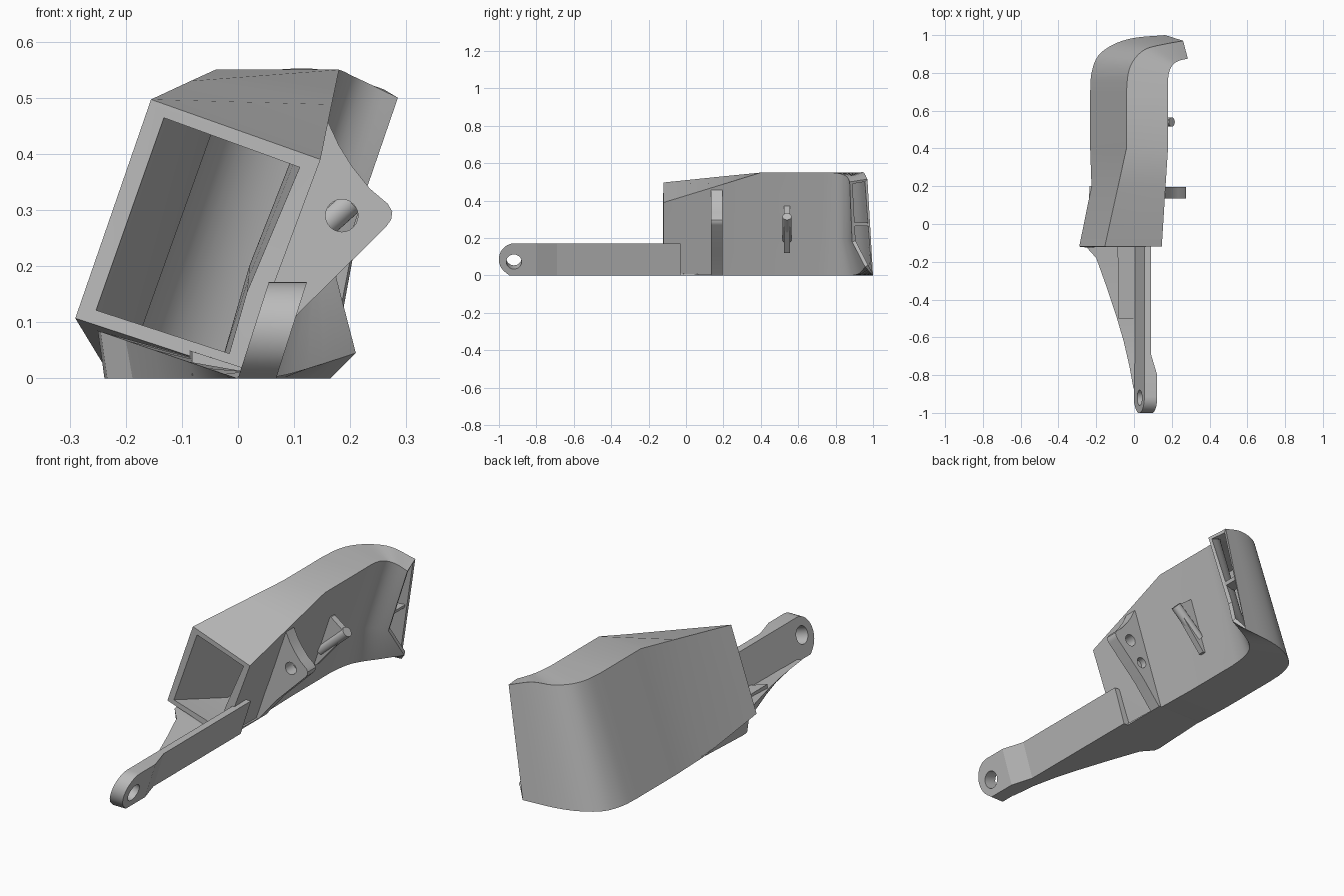
import bpy, bmesh, math
from mathutils import Vector

cube = bpy.data.objects.get("Cube")
if cube:
    bpy.data.objects.remove(cube, do_unlink=True)

LEAN = 0.32  # sideways lean of the walls per unit of height
grey = bpy.data.materials.new("plain grey")
grey.use_nodes = True
grey.diffuse_color = (0.5, 0.5, 0.5, 1)
grey.node_tree.nodes["Principled BSDF"].inputs["Base Color"].default_value = (0.5, 0.5, 0.5, 1)


def loft(name, rings, caps=True):
    """Skin closed rings of equal length."""
    bm = bmesh.new()
    rows = [[bm.verts.new(p) for p in ring] for ring in rings]
    n = len(rows[0])
    for a, b in zip(rows, rows[1:]):
        for i in range(n):
            j = (i + 1) % n
            bm.faces.new((a[i], a[j], b[j], b[i]))
    if caps:
        bm.faces.new(rows[0])
        bm.faces.new(rows[-1])
    bmesh.ops.recalc_face_normals(bm, faces=bm.faces)
    mesh = bpy.data.meshes.new(name)
    bm.to_mesh(mesh)
    bm.free()
    mesh.materials.append(grey)
    ob = bpy.data.objects.new(name, mesh)
    bpy.context.collection.objects.link(ob)
    return ob


def select(ob):
    bpy.ops.object.select_all(action='DESELECT')
    ob.select_set(True)
    bpy.context.view_layer.objects.active = ob


def smooth(ob, angle=30):
    select(ob)
    bpy.ops.object.shade_smooth_by_angle(angle=math.radians(angle))


def rod(name, a, b, r):
    a, b = Vector(a), Vector(b)
    turn = (b - a).to_track_quat('Z', 'Y')
    circle = [turn @ Vector((r * math.cos(k * math.tau / 24), r * math.sin(k * math.tau / 24), 0))
              for k in range(24)]
    return loft(name, [[p + c for c in circle] for p in (a, b)])


def drill(ob, a, b, r):
    cutter = rod("hole_cutter", a, b, r)
    mod = ob.modifiers.new("hole", 'BOOLEAN')
    mod.operation, mod.solver, mod.object = 'DIFFERENCE', 'EXACT', cutter
    select(ob)
    bpy.ops.object.modifier_apply(modifier=mod.name)
    bpy.data.objects.remove(cutter, do_unlink=True)


def leaning_plate(name, outline, inner, outer):
    """Plate drawn in side profile; outer gives its thickness along y."""
    return loft(name, [[(f(y) + LEAN * z, y, z) for y, z in outline]
                       for f in (inner, outer)])


def cross_plate(name, outline, y0, y1):
    return loft(name, [[(x, y, z) for x, z in outline] for y in (y0, y1)])


def spline(pts, steps):
    """Smooth path through the points."""
    pts = [Vector(p) for p in pts]
    ext = [2 * pts[0] - pts[1]] + pts + [2 * pts[-1] - pts[-2]]
    out = []
    for a, b, c, d in zip(ext, ext[1:], ext[2:], ext[3:]):
        for k in range(steps):
            t = k / steps
            out.append(0.5 * (2 * b + (c - a) * t + (2 * a - 5 * b + 4 * c - d) * t * t
                              + (3 * b - a - 3 * c + d) * t ** 3))
    return out + [pts[-1]]


# Duct: straight run, then a bend towards +x
def section(y, tl, tr, br, bl):
    low = (br[0] + (tr[0] - br[0]) * 0.34, br[1] + (tr[1] - br[1]) * 0.34)
    return [Vector((x, y, z)) for x, z in (tl, tr, low, br, bl)]


straight = [
    section(-0.12, (-0.155, 0.497), (0.147, 0.39), (0.005, 0.01), (-0.29, 0.107)),
    section(0.2, (-0.084, 0.53), (0.167, 0.488), (0, 0), (-0.225, 0)),
    section(0.4, (-0.04, 0.55), (0.18, 0.55), (-0.005, 0), (-0.232, 0)),
]
top_outer = [(-0.04, 0.7, 0.55), (-0.03, 0.8, 0.55), (0, 0.87, 0.55),
             (0.06, 0.925, 0.55), (0.15, 0.95, 0.55), (0.26, 0.97, 0.515)]
top_inner = [(0.18, 0.7, 0.55), (0.18, 0.76, 0.55), (0.188, 0.81, 0.547),
             (0.208, 0.845, 0.537), (0.24, 0.865, 0.522), (0.285, 0.875, 0.5)]
low_inner = [(0.058, 0.7, 0.187), (0.06, 0.76, 0.187), (0.07, 0.81, 0.187),
             (0.09, 0.845, 0.187), (0.125, 0.87, 0.185), (0.175, 0.888, 0.18)]
bottom_inner = [(-0.005, 0.7, 0), (0, 0.76, 0), (0.015, 0.83, 0),
                (0.045, 0.885, 0), (0.1, 0.925, 0.01), (0.21, 0.958, 0.045)]
bottom_outer = [(-0.232, 0.7, 0), (-0.225, 0.8, 0), (-0.19, 0.89, 0),
                (-0.11, 0.95, 0), (0, 0.985, 0), (0.165, 1, 0)]
paths = [spline(p, 4) for p in (top_outer, top_inner, low_inner, bottom_inner, bottom_outer)]
rings = straight + [list(r) for r in zip(*paths)]
duct = loft("duct", rings, caps=False)
wall = duct.vertex_groups.new(name="wall")
for v in duct.data.vertices:
    wall.add([v.index], 1 - 0.5 * max(0, min(1, (v.co.y - 0.4) / 0.4)), 'REPLACE')
# Face the skin outwards before thickening it inwards
bm = bmesh.new()
bm.from_mesh(duct.data)
bm.faces.ensure_lookup_table()
if bm.faces[0].normal.z < 0:
    bmesh.ops.reverse_faces(bm, faces=bm.faces)
bm.to_mesh(duct.data)
bm.free()
shell = duct.modifiers.new("shell", 'SOLIDIFY')
shell.thickness, shell.offset, shell.vertex_group = 0.04, -1, "wall"
select(duct)
bpy.ops.object.modifier_apply(modifier="shell")
smooth(duct)

# Divider across the outlet
cross_plate("outlet_divider", [(0.14, 0.265), (0.2, 0.265), (0.206, 0.282), (0.146, 0.282)],
            0.89, 0.975)

# Mounting arm: plate, widening neck and rounded eye
HEIGHT, THIN, THICK = 0.172, 0.035, 0.068
flush = lambda y: 0.0
width = lambda y: THIN + (THICK - THIN) * max(0, min(1, (-0.69 - y) / 0.11))
for name, y0, y1 in (("arm_plate", -0.69, -0.03), ("arm_neck", -0.8, -0.69)):
    leaning_plate(name, [(y0, 0), (y1, 0), (y1, HEIGHT), (y0, HEIGHT)], flush, width)
arc = [(-0.915 + 0.086 * math.cos(a), max(0, 0.086 + 0.086 * math.sin(a)))
       for a in (math.pi / 2 + k * math.pi * 0.8 / 14 for k in range(15))]
eye = leaning_plate("arm_eye", [(-0.8, 0), (-0.8, HEIGHT)] + arc + [(-0.945, 0)], flush, width)
axis = Vector((0.95, 0, -0.31))
middle = Vector((0.034 + LEAN * 0.083, -0.92, 0.083))
drill(eye, middle - axis * 0.2, middle + axis * 0.2, 0.041)
smooth(eye)

# Tapering gusset between arm and duct
stations = [(0.2, -0.235, 0.1), (-0.1, -0.25, 1), (-0.13, -0.245, 1), (-0.18, -0.2, 1),
            (-0.32, -0.15, 1), (-0.5, -0.09, 1), (-0.62, -0.055, 1), (-0.75, -0.025, 1),
            (-0.87, -0.003, 1)]
web = []
for y, x, k in stations:
    top = (0.085 - 0.344 * (x + 0.25)) * k
    web.append([(x + 0.012, y, 0), (x, y, top), (0.012, y, 0.012 * k), (0.012, y, 0)])
smooth(loft("gusset", web), 20)

# Raised ledge on the gusset
loft("gusset_ledge", [[(x, y, 0.005), (x, y, 0.02 - 0.344 * x), (0.012, y, 0.018), (0.012, y, 0.005)]
                      for y, x in ((-0.5, -0.082), (-0.1, -0.087))])

# Side bracket with a through hole and a blind hole behind
bracket = cross_plate("side_bracket", [
    (-0.005, 0), (0.012, 0), (0.11, 0.118), (0.264, 0.27), (0.273, 0.283), (0.275, 0.297),
    (0.267, 0.311), (0.235, 0.338), (0.203, 0.378), (0.18, 0.415), (0.16, 0.458), (0.14, 0.44)],
    0.135, 0.195)
drill(bracket, (0.185, 0.1, 0.29), (0.185, 0.3, 0.29), 0.029)
drill(bracket, (0.118, 0.165, 0.195), (0.118, 0.3, 0.195), 0.026)
smooth(bracket)

# Peg carried by a triangular fin
cross_plate("peg_fin", [(0.02, 0.12), (0.047, 0.12), (0.2, 0.3), (0.185, 0.325), (0.125, 0.37), (0.1, 0.37)],
            0.525, 0.555)
smooth(rod("peg", (0.06, 0.54, 0.19), (0.2, 0.54, 0.315), 0.024))
